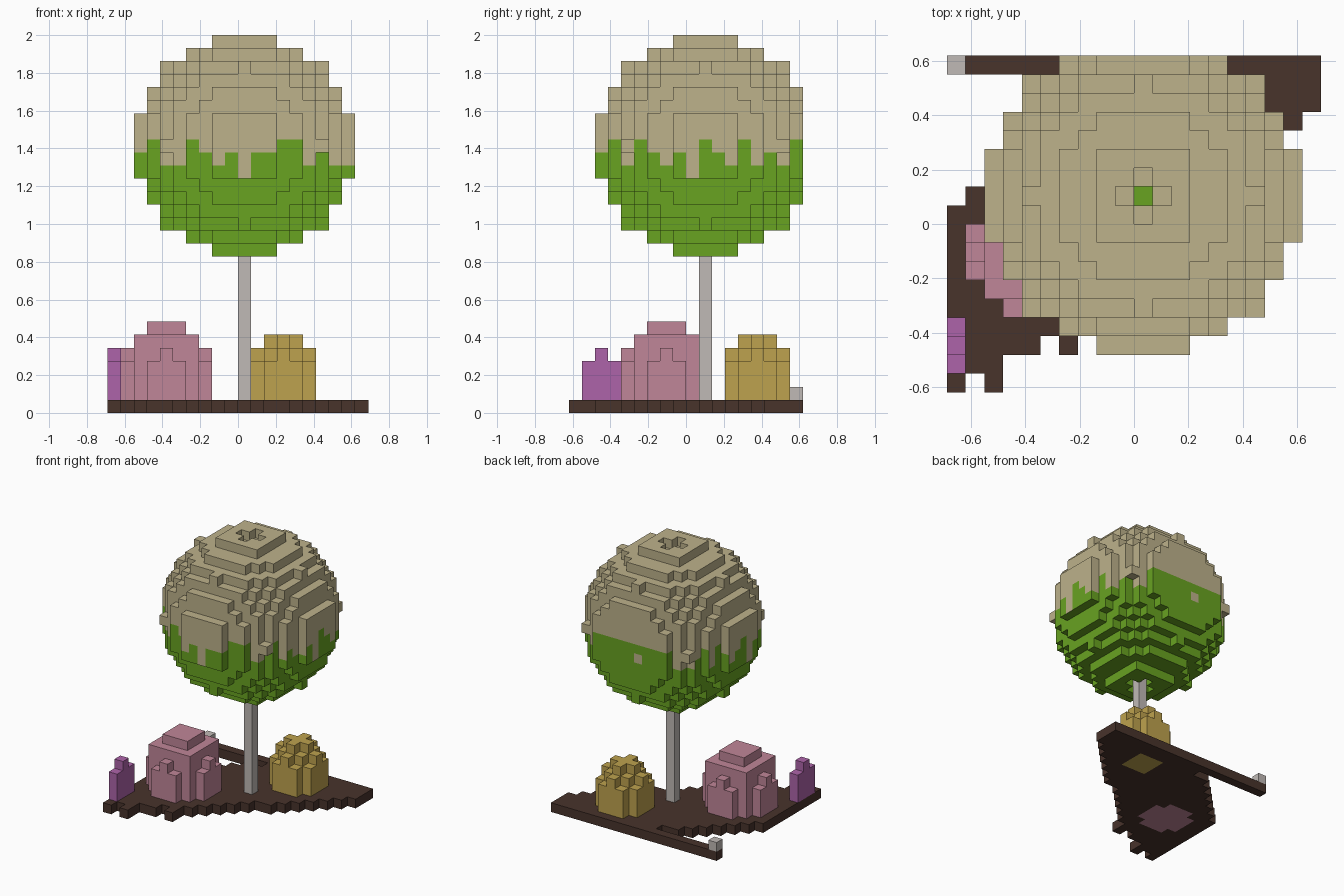
import bpy
import bmesh
from mathutils import Vector

cube = bpy.data.objects.get("Cube")
if cube:
    bpy.data.objects.remove(cube, do_unlink=True)

V = 2 / 29                                   # edge of one block
ORIGIN = Vector((-10 * V, -9 * V, 0))


def material(name, r, g, b):
    lin = [((c / 255 + 0.055) / 1.055) ** 2.4 for c in (r, g, b)] + [1]
    m = bpy.data.materials.new(name)
    m.use_nodes = True
    m.diffuse_color = lin
    bsdf = m.node_tree.nodes["Principled BSDF"]
    bsdf.inputs["Base Color"].default_value = lin
    bsdf.inputs["Roughness"].default_value = 0.9
    return m


tan = material("tan", 189, 178, 139)
green = material("leaf green", 104, 163, 33)
pink = material("pink", 192, 134, 152)
ochre = material("ochre", 190, 162, 78)
purple = material("purple", 174, 100, 170)
soil = material("dark brown", 72, 51, 43)
grey = material("warm grey", 192, 186, 182)


def blocks(name, cells, materials, rule=None):
    """Skin a set of grid cells with quads on every exposed side."""
    bm = bmesh.new()
    corners = {}

    def vert(p):
        key = tuple(round(c) for c in p)
        if key not in corners:
            corners[key] = bm.verts.new(ORIGIN + Vector(key) * V)
        return corners[key]

    for cell in sorted(cells):
        for axis in range(3):
            for sign in (-1, 1):
                n = Vector((0, 0, 0))
                n[axis] = sign
                if tuple(int(c + d) for c, d in zip(cell, n)) in cells:
                    continue
                u = Vector((0, 0, 0))
                u[(axis + 1) % 3] = 1
                w = n.cross(u)
                mid = Vector(cell) + Vector((0.5, 0.5, 0.5)) + n / 2
                quad = [mid + (a * u + b * w) / 2
                        for a, b in ((-1, -1), (1, -1), (1, 1), (-1, 1))]
                face = bm.faces.new([vert(p) for p in quad])
                if rule:
                    face.material_index = rule(cell, axis, sign)
    mesh = bpy.data.meshes.new(name)
    bm.to_mesh(mesh)
    bm.free()
    for m in materials:
        mesh.materials.append(m)
    obj = bpy.data.objects.new(name, mesh)
    bpy.context.collection.objects.link(obj)
    return obj


def disc(ci, cj, k, limit):
    """Cells of one round layer, limit being the squared radius."""
    r = range(-4, 5)
    return {(ci + a, cj + b, k) for a in r for b in r if a * a + b * b <= limit}


def bush(ci, cj, limits):
    return set().union(*(disc(ci, cj, k, lim) for k, lim in enumerate(limits)))


# Bushes, rooted through the soil
pink_cells = bush(4, 7, (5, 10, 10, 10, 9, 8, 2))
ochre_cells = bush(13, 14, (2, 5, 5, 5, 4, 1))
blocks("pink_bush", pink_cells, [pink])
blocks("ochre_bush", ochre_cells, [ochre])

# Small flower at the front corner
flower = {(0, j, k) for j in (1, 2, 3) for k in (1, 2, 3)} | {(0, 2, 4)}
blocks("purple_flower", flower, [purple])

# Ground: a ragged diagonal strip and a straight bar along the back
ground = {(i, 17, 0) for i in range(20)}
for j in range(3, 16):
    first = max(0, j - 9)
    last = round(6 + (j - 3) * 1.09)
    ground |= {(i, j, 0) for i in range(first, last + 1)}
ground |= {(i, 16, 0) for i in range(8, 20)}
ground |= {(i, 2, 0) for i in (0, 1, 2, 3, 4, 6)}
ground |= {(i, 1, 0) for i in range(3)} | {(0, 0, 0), (2, 0, 0)}
blocks("ground", ground - pink_cells - ochre_cells, [soil])

# Trunk and the loose stone on the end of the bar
blocks("trunk", {(10, 10, k) for k in range(1, 13)}, [grey])
blocks("stone", {(0, 17, 1)}, [grey])

# Crown: a ball cut flat at the back, with a cross-shaped pit at each pole
CI, CJ, CK = 10, 10, 20
span = range(-8, 9)
crown = {(CI + a, CJ + b, CK + c) for a in span for b in span for c in span
         if a * a + b * b + c * c <= 72 and CJ + b <= 17}
for k in (12, 28):
    crown -= disc(CI, CJ, k, 1)
crown.discard((CI, CJ, 27))

# Height of the green above level 18, along x and along y
DRIP_X = (2, 3, 1, 1, 3, 2, 1, 2, 0, 2, 2, 3, 3, 1, 2, 1, 1)
DRIP_Y = (2, 3, 1, 3, 2, 1, 2, 0, 3, 2, 1, 3, 1, 2, 1, 3)


def crown_colour(cell, axis, sign):
    i, j, k = cell
    if axis == 2:
        return int(k < 19 or (i, j, k) == (CI, CJ, 26))
    if axis == 0:
        return int(k < 18 + DRIP_Y[j - 2])
    if j == 17:
        return int(k < 21 and (i, k) != (9, 19))
    return int(k < 18 + DRIP_X[i - 2])


blocks("crown", crown, [tan, green], crown_colour)
